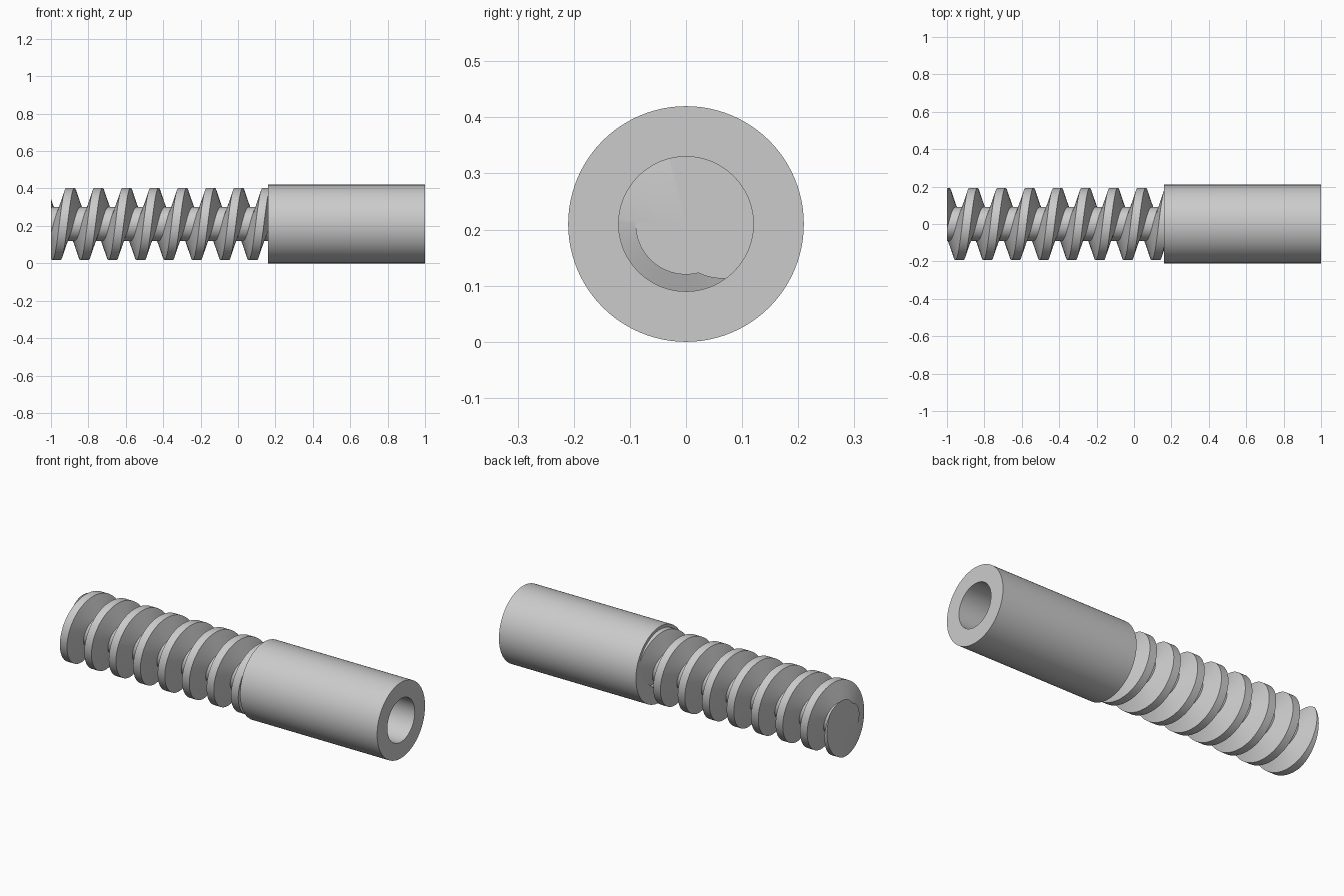
import bpy, bmesh, math
from mathutils import Vector

if "Cube" in bpy.data.objects:
    bpy.data.objects.remove(bpy.data.objects["Cube"])

AXIS_Z = 0.21
PITCH = 0.15
steel = bpy.data.materials.new("plain_grey")
steel.diffuse_color = (0.6, 0.6, 0.6, 1)
steel.use_nodes = True
steel.node_tree.nodes["Principled BSDF"].inputs["Base Color"].default_value = steel.diffuse_color


def finish(bm, name):
    bmesh.ops.recalc_face_normals(bm, faces=bm.faces)
    me = bpy.data.meshes.new(name)
    bm.to_mesh(me)
    bm.free()
    me.materials.append(steel)
    ob = bpy.data.objects.new(name, me)
    ob.location = (0, 0, AXIS_Z)
    bpy.context.collection.objects.link(ob)
    bpy.ops.object.select_all(action='DESELECT')
    ob.select_set(True)
    bpy.context.view_layer.objects.active = ob
    bpy.ops.object.shade_smooth_by_angle(angle=math.radians(30))
    return ob


def at(x, r, a):
    return Vector((x, r * math.sin(a), r * math.cos(a)))


# Sleeve: thick tube with a round bore
bm = bmesh.new()
profile = [(0.16, 0.21), (1.0, 0.21), (1.0, 0.12), (0.16, 0.12)]
N = 96
rings = [[bm.verts.new(at(x, r, math.tau * i / N)) for i in range(N)] for x, r in profile]
for k in range(4):
    a, b = rings[k], rings[(k + 1) % 4]
    for i in range(N):
        j = (i + 1) % N
        bm.faces.new((a[i], a[j], b[j], b[i]))
finish(bm, "sleeve")

# Threaded shaft: trapezoid tooth swept along a left-hand helix
bm = bmesh.new()
tooth = [(-0.053, 0.09), (-0.022, 0.193), (0.022, 0.193), (0.053, 0.09), (PITCH - 0.053, 0.09)]
START = -0.896 - 3 * PITCH
TURNS = 12
prev = None
for i in range(TURNS * N + 1):
    shift = START + PITCH * i / N
    row = [bm.verts.new(at(shift + dx, r, math.tau * i / N)) for dx, r in tooth]
    if prev:
        for k in range(4):
            bm.faces.new((prev[k], prev[k + 1], row[k + 1], row[k]))
    prev = row
bmesh.ops.remove_doubles(bm, verts=bm.verts, dist=1e-5)

# Trim both ends flat and cap them
for x, n in ((-1.0, -1), (0.17, 1)):
    bmesh.ops.bisect_plane(bm, geom=bm.verts[:] + bm.edges[:] + bm.faces[:], dist=1e-6,
                           plane_co=(x, 0, 0), plane_no=(n, 0, 0), clear_outer=True)
    rim = [e for e in bm.edges if e.is_boundary
           and all(abs(v.co.x - x) < 1e-4 for v in e.verts)]
    hub = bm.verts.new((x, 0, 0))
    for e in rim:
        bm.faces.new((e.verts[0], e.verts[1], hub))
finish(bm, "threaded_shaft")
